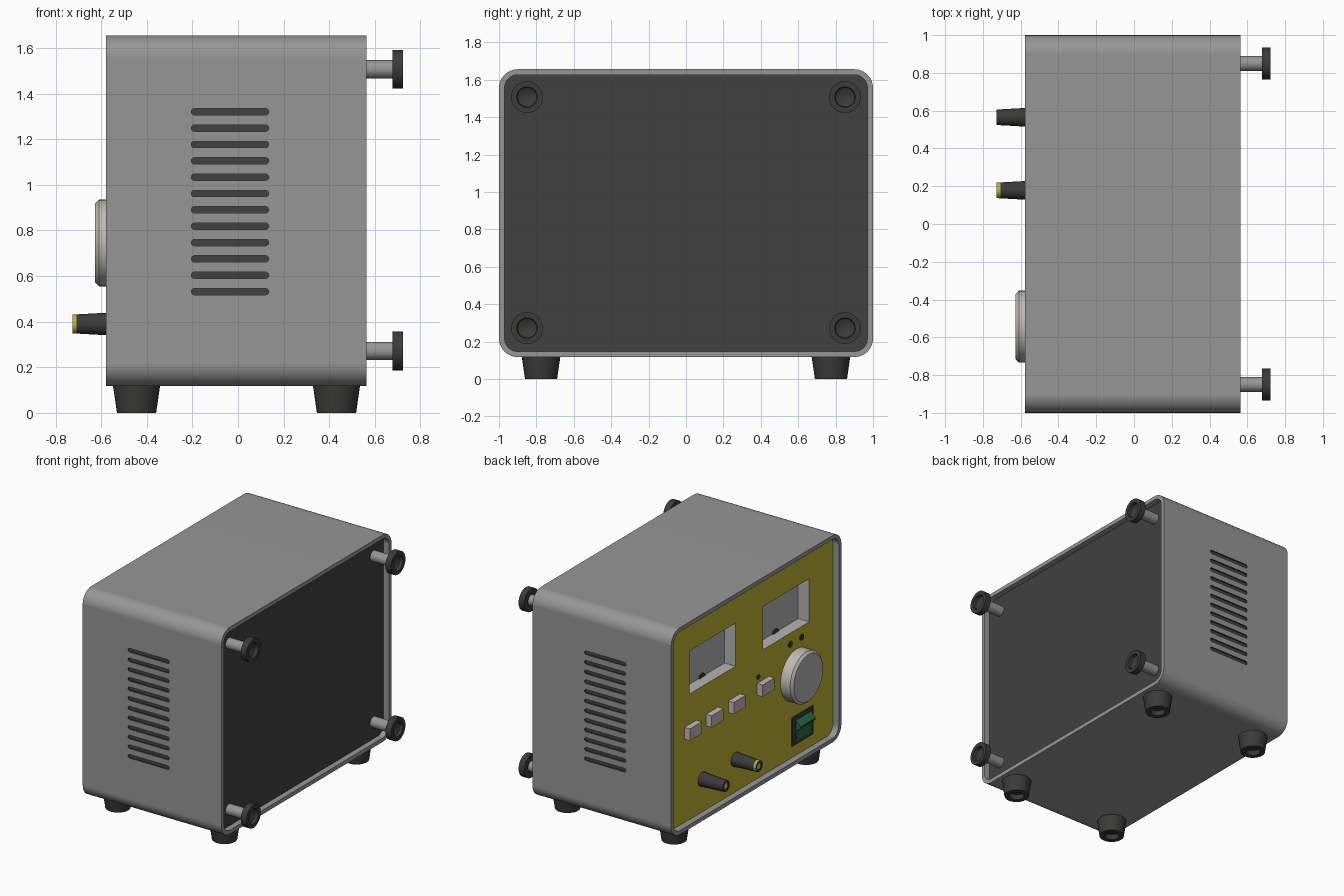
import bpy, bmesh, math
from mathutils import Vector

if "Cube" in bpy.data.objects:
    bpy.data.objects.remove(bpy.data.objects["Cube"])


def material(name, r, g, b):
    m = bpy.data.materials.new(name)
    m.diffuse_color = (r, g, b, 1)
    m.use_nodes = True
    m.node_tree.nodes["Principled BSDF"].inputs["Base Color"].default_value = m.diffuse_color
    return m


GREY = material("case_grey", .305, .305, .305)
DARK = material("dark_grey", .052, .052, .052)
BLACK = material("black_plastic", .043, .043, .041)
YELLOW = material("panel_yellow", .52, .45, .035)
CREAM = material("cream_plastic", .52, .50, .45)
METER = material("meter_grey", .46, .46, .46)
GREEN = material("switch_green", .022, .15, .055)


def finish(bm, name, mats):
    bmesh.ops.recalc_face_normals(bm, faces=bm.faces)
    me = bpy.data.meshes.new(name)
    bm.to_mesh(me)
    bm.free()
    for m in mats:
        me.materials.append(m)
    ob = bpy.data.objects.new(name, me)
    bpy.context.collection.objects.link(ob)
    return ob


def smooth(ob):
    bpy.ops.object.select_all(action='DESELECT')
    ob.select_set(True)
    bpy.context.view_layer.objects.active = ob
    bpy.ops.object.shade_smooth_by_angle(angle=math.radians(30))


def prism(bm, points, axis, a, b, mat=0):
    """Extrude a 2D outline along 'X' (points are y,z) or 'Y' (points are x,z)."""
    def put(p, t):
        return (t, p[0], p[1]) if axis == 'X' else (p[0], t, p[1])
    ends = [[bm.verts.new(put(p, t)) for p in points] for t in (a, b)]
    n = len(points)
    faces = [bm.faces.new(e) for e in ends]
    faces += [bm.faces.new((ends[0][i], ends[0][(i + 1) % n],
                            ends[1][(i + 1) % n], ends[1][i])) for i in range(n)]
    for f in faces:
        f.material_index = mat


def round_rect(u0, u1, v0, v1, r, seg=8):
    pts = []
    corners = ((u1 - r, v1 - r), (u0 + r, v1 - r), (u0 + r, v0 + r), (u1 - r, v0 + r))
    for k, (cu, cv) in enumerate(corners):
        for i in range(seg + 1):
            t = math.pi / 2 * (k + i / seg)
            pts.append((cu + r * math.cos(t), cv + r * math.sin(t)))
    return pts


def rect(u0, u1, v0, v1):
    return [(u0, v0), (u1, v0), (u1, v1), (u0, v1)]


def lathe(name, profile, origin, direction, mats, seg_mats=None, n=32):
    """Revolve (radius, height) points around a direction."""
    bm = bmesh.new()
    rot = Vector(direction).to_track_quat('Z', 'Y').to_matrix()
    rings = []
    for r, h in profile:
        count = n if r > 0 else 1
        rings.append([bm.verts.new(Vector(origin) + rot @ Vector((
            r * math.cos(2 * math.pi * i / n), r * math.sin(2 * math.pi * i / n), h)))
            for i in range(count)])
    for s, (a, b) in enumerate(zip(rings, rings[1:])):
        for i in range(n):
            j = (i + 1) % n
            vs = [a[i % len(a)], a[j % len(a)], b[j % len(b)], b[i % len(b)]]
            f = bm.faces.new(list(dict.fromkeys(vs)))
            f.material_index = seg_mats[s] if seg_mats else 0
    ob = finish(bm, name, mats)
    smooth(ob)
    return ob


def cut(ob, cutter):
    mod = ob.modifiers.new("cut", 'BOOLEAN')
    mod.operation, mod.solver, mod.object = 'DIFFERENCE', 'EXACT', cutter
    bpy.context.view_layer.objects.active = ob
    bpy.ops.object.modifier_apply(modifier=mod.name)
    bpy.data.objects.remove(cutter)


# Case: rounded tube, open at both ends
bm = bmesh.new()
outlines = (round_rect(-1, 1, .117, 1.656, .1), round_rect(-.97, .97, .147, 1.626, .07))
loops = [[bm.verts.new((x, y, z)) for y, z in outlines[o]]
         for x, o in ((-.578, 0), (.563, 0), (.563, 1), (-.578, 1))]
for k in range(4):
    a, b = loops[k], loops[(k + 1) % 4]
    for i in range(len(a)):
        j = (i + 1) % len(a)
        bm.faces.new((a[i], a[j], b[j], b[i]))
case = finish(bm, "case", [GREY, DARK])

# Vent slots on both sides, cut as dark pockets
bm = bmesh.new()
for i in range(12):
    z = .532 + i * .0717
    slot = round_rect(-.205, .135, z - .014, z + .014, .0139, 4)
    for s in (-1, 1):
        prism(bm, slot, 'Y', s * .99, s * 1.05, 1)
cut(case, finish(bm, "vent_cutter", [GREY, DARK]))
smooth(case)
wn = case.modifiers.new("weighted_normal", 'WEIGHTED_NORMAL')
wn.keep_sharp = True

# Rear panel
bm = bmesh.new()
prism(bm, outlines[1], 'X', .49, .52)
finish(bm, "rear_panel", [DARK])

# Control panel with two meter recesses
bm = bmesh.new()
prism(bm, outlines[1], 'X', -.53, -.42)
panel = finish(bm, "control_panel", [YELLOW, METER])
bm = bmesh.new()
for y0, y1 in ((.175, .715), (-.69, -.15)):
    prism(bm, rect(y0, y1, 1.08, 1.40), 'X', -.6, -.44, 1)
cut(panel, finish(bm, "meter_cutter", [YELLOW, METER]))

# Needle hubs: half discs at the bottom of each meter
for y in (.445, -.42):
    bm = bmesh.new()
    half = [(y + .036 * math.cos(math.pi * i / 10), 1.08 + .028 * math.sin(math.pi * i / 10))
            for i in range(11)]
    prism(bm, half, 'X', -.448, -.439)
    finish(bm, "needle_hub", [BLACK])

# Push buttons
for y in (.705, .45, .19, -.15):
    bm = bmesh.new()
    prism(bm, rect(y - .07, y + .07, .767, .855), 'X', -.575, -.525)
    finish(bm, "push_button", [CREAM])

# Indicator lamps
for y, z, w in ((-.09, .90, .018), (-.465, 1.0, .022), (-.6, 1.0, .022)):
    lathe("indicator_lamp", [(w, 0), (w, .008), (0, .012)],
          (-.529, y, z), (-1, 0, 0), [BLACK], n=16)

# Control knob with a grey face
lathe("control_knob", [(.19, 0), (.19, .08), (.172, .097), (0, .097)],
      (-.53, -.543, .745), (-1, 0, 0), [CREAM, METER], [0, 0, 1], n=48)

# Power switch: frame and rocker
bm = bmesh.new()
prism(bm, rect(-.73, -.48, .235, .445), 'X', -.54, -.525)
finish(bm, "switch_frame", [BLACK])
bm = bmesh.new()
prism(bm, [(-.535, .265), (-.545, .265), (-.55, .34), (-.577, .365), (-.577, .375), (-.54, .415),
           (-.535, .415)], 'Y', -.70, -.52)
finish(bm, "switch_rocker", [GREEN])

# Output sockets
for y, tip in ((.565, BLACK), (.178, YELLOW)):
    lathe("output_socket", [(.052, 0), (.042, .178), (.041, .197), (.024, .197), (.024, .192), (0, .192)],
          (-.53, y, .39), (-1, 0, 0), [BLACK, tip, CREAM], [0, 1, 0, 0, 2])

# Rear posts with hollow caps, and feet
for s in (-1, 1):
    for z in (.272, 1.507):
        lathe("rear_post", [(.04, 0), (.04, .157), (.085, .157), (.085, .203), (.055, .203),
                            (.052, .18), (.025, .165), (0, .165)],
              (.52, s * .85, z), (1, 0, 0), [GREY, BLACK], [0] + [1] * 6)
    for x in (-.445, .432):
        lathe("foot", [(0, .125), (.104, .125), (.086, 0), (.052, 0), (.045, .035), (0, .035)],
              (x, s * .775, 0), (0, 0, 1), [BLACK])
